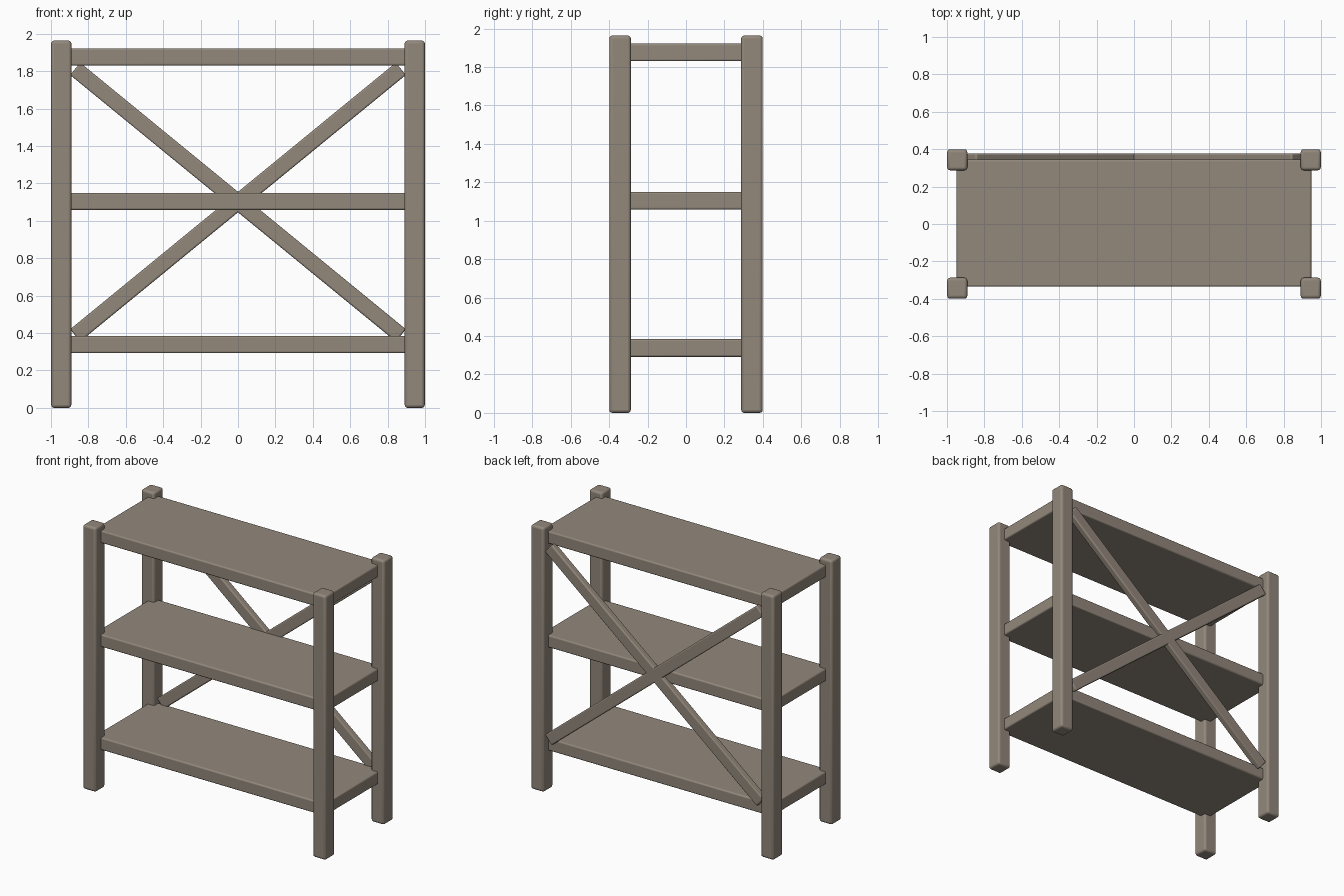
import bpy, math

if "Cube" in bpy.data.objects:
    bpy.data.objects.remove(bpy.data.objects["Cube"])

wood = bpy.data.materials.new("taupe wood")
wood.diffuse_color = (0.29, 0.245, 0.198, 1)
wood.use_nodes = True
wood.node_tree.nodes["Principled BSDF"].inputs["Base Color"].default_value = wood.diffuse_color


def box(name, center, size, bevel=0.012, tilt=0.0):
    """Softly rounded box, tilted about the y axis."""
    bpy.ops.mesh.primitive_cube_add(size=1, location=center)
    ob = bpy.context.object
    ob.name = name
    ob.scale = size
    bpy.ops.object.transform_apply(location=False, rotation=False, scale=True)
    ob.rotation_euler.y = tilt
    mod = ob.modifiers.new("soft edges", 'BEVEL')
    mod.width = bevel
    mod.segments = 3
    ob.data.materials.append(wood)
    bpy.ops.object.shade_smooth_by_angle(angle=math.radians(40))
    return ob


# Corner posts
for sx, side in ((-1, "left"), (1, "right")):
    for sy, end in ((-1, "front"), (1, "back")):
        box(f"{end}_{side}_post", (sx * 0.945, sy * 0.343, 0.982),
            (0.108, 0.112, 1.964), 0.016)

# Three shelves, notched into the posts
for name, z in (("bottom", 0.338), ("middle", 1.104), ("top", 1.876)):
    box(f"{name}_shelf", (0, 0.005, z), (1.896, 0.68, 0.092), 0.01)

# Crossed braces on the back
for s, name in ((1, "falling"), (-1, "rising")):
    box(f"{name}_back_brace", (0, 0.352, 1.1), (2.25, 0.05, 0.085), 0.009,
        s * math.radians(39.3))
